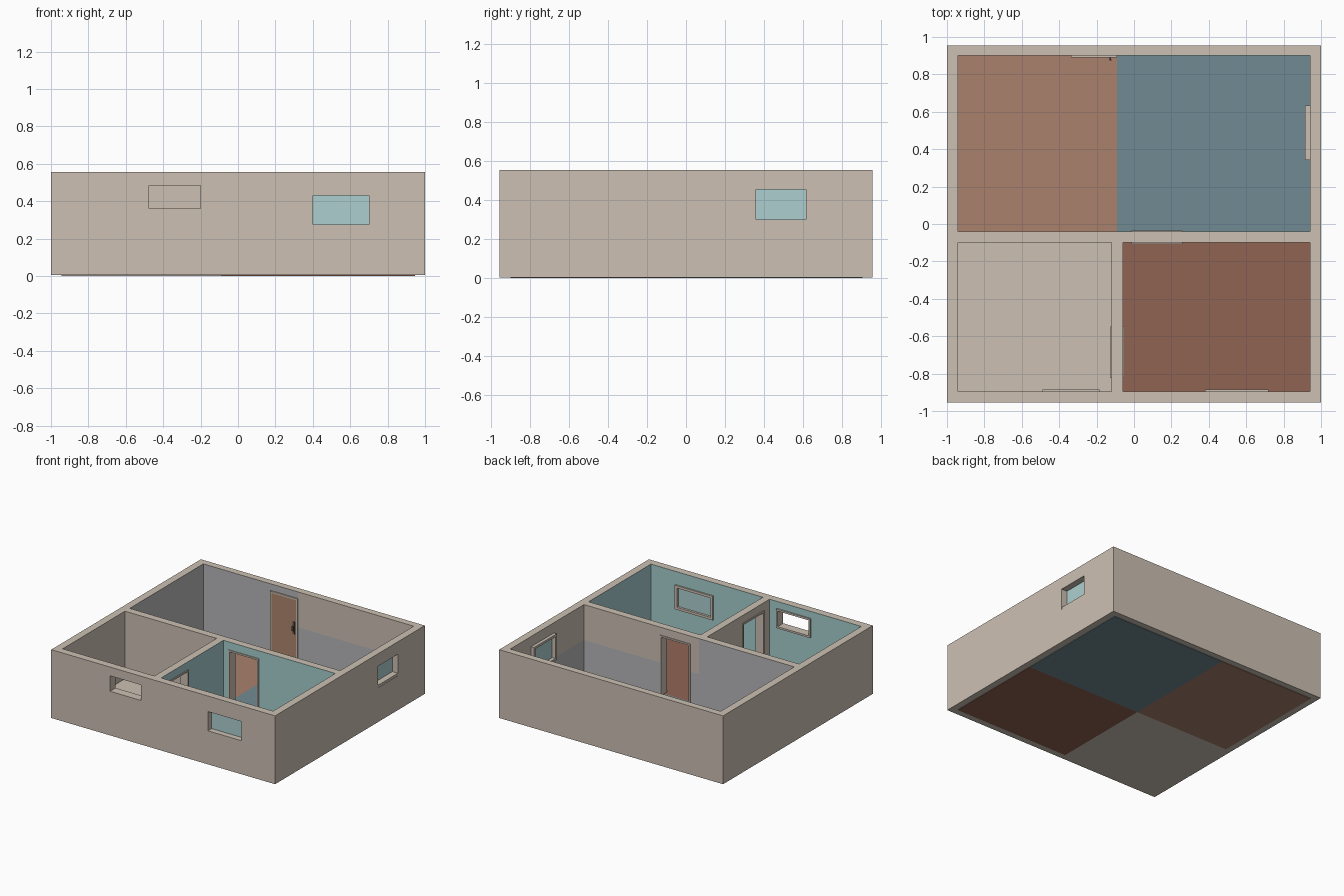
import bpy, bmesh
from mathutils import Vector

if "Cube" in bpy.data.objects:
    bpy.data.objects.remove(bpy.data.objects["Cube"])

def mat(name, r, g, b):
    m = bpy.data.materials.new(name)
    lin = [(c / 255) ** 2.2 for c in (r, g, b)]
    m.diffuse_color = (*lin, 1)
    m.use_nodes = True
    m.node_tree.nodes["Principled BSDF"].inputs["Base Color"].default_value = m.diffuse_color
    return m

BEIGE = mat("beige", 203, 191, 178)
TEAL = mat("teal", 164, 203, 204)
GREY = mat("grey", 182, 182, 184)
GLASS = mat("glass", 172, 206, 206)
WOOD = mat("wood", 172, 132, 108)
METAL = mat("metal", 90, 85, 80)

def boxes(name, blist, material):
    """One object from boxes given as (x0, x1, y0, y1, z0, z1)."""
    bm = bmesh.new()
    for x0, x1, y0, y1, z0, z1 in blist:
        vs = bmesh.ops.create_cube(bm, size=1)["verts"]
        for v in vs:
            v.co = Vector(((x0 + x1) / 2 + v.co.x * (x1 - x0),
                           (y0 + y1) / 2 + v.co.y * (y1 - y0),
                           (z0 + z1) / 2 + v.co.z * (z1 - z0)))
    me = bpy.data.meshes.new(name)
    bm.to_mesh(me)
    bm.free()
    me.materials.append(material)
    ob = bpy.data.objects.new(name, me)
    bpy.context.collection.objects.link(ob)
    return ob

def cut(target, blist):
    c = boxes("cutter", blist, BEIGE)
    c.hide_render = True
    m = target.modifiers.new("cut", "BOOLEAN")
    m.operation, m.solver, m.object = "DIFFERENCE", "EXACT", c
    bpy.context.view_layer.objects.active = target
    bpy.ops.object.modifier_apply(modifier=m.name)
    bpy.data.objects.remove(c)

H = 0.556
# walls: block with three rooms cut out
walls = boxes("walls", [(-1, 1, -0.955, 0.955, 0.004, H)], BEIGE)
cut(walls, [(-0.94, 0.94, -0.04, 0.9, -0.1, 1),
            (-0.94, -0.12, -0.895, -0.1, -0.1, 1),
            (-0.06, 0.94, -0.895, -0.1, -0.1, 1)])

# wall paint: split at the room division and at half height, then colour the faces
walls.data.materials.clear()
for m in (BEIGE, TEAL, GREY):
    walls.data.materials.append(m)
bm = bmesh.new()
bm.from_mesh(walls.data)
for co, no in (((-0.09, 0, 0), (1, 0, 0)), ((0, 0, 0.27), (0, 0, 1))):
    bmesh.ops.bisect_plane(bm, geom=bm.verts[:] + bm.edges[:] + bm.faces[:],
                           plane_co=co, plane_no=no)
for f in bm.faces:
    c = f.calc_center_median()
    f.material_index = 0
    if abs(f.normal.z) > 0.5 or abs(c.x) > 0.96 or abs(c.y) > 0.93:
        continue
    if c.y > -0.05:
        f.material_index = 2 if c.x < -0.09 or c.z < 0.27 else 0
    elif c.x > -0.07 or c.y < -0.88:
        f.material_index = 1
bm.to_mesh(walls.data)
bm.free()

# door and window openings
cut(walls, [(0, 0.245, -0.2, 0.05, -0.1, 0.48),
            (-0.2, 0.02, -0.81, -0.56, -0.1, 0.48),
            (-0.475, -0.2, -1.1, -0.8, 0.36, 0.485),
            (0.4, 0.7, -1.1, -0.8, 0.275, 0.43),
            (0.85, 1.1, 0.36, 0.615, 0.28, 0.455)])

def frame(name, axis, a, b, d0, d1, z0, z1, w, sill=True):
    """Trim around opening a..b, z0..z1; axis is the one it runs along."""
    rects = [(a - w, a, z0 - (w if sill else 0), z1 + w),
             (b, b + w, z0 - (w if sill else 0), z1 + w), (a, b, z1, z1 + w)]
    if sill:
        rects.append((a, b, z0 - w, z0))
    return boxes(name, [(p, q, d0, d1, r, s) if axis == "x" else (d0, d1, p, q, r, s)
                        for p, q, r, s in rects], BEIGE)

# window frames, panes and sill
frame("front_left_window_frame", "x", -0.475, -0.2, -0.896, -0.884, 0.36, 0.485, 0.015)
frame("front_right_window_frame", "x", 0.4, 0.7, -0.896, -0.884, 0.275, 0.43, 0.02)
frame("side_window_frame", "y", 0.36, 0.615, 0.915, 0.941, 0.28, 0.455, 0.018)
boxes("front_window_pane", [(0.4, 0.7, -0.908, -0.902, 0.275, 0.43)], GLASS)
boxes("side_window_pane", [(0.943, 0.949, 0.36, 0.615, 0.28, 0.455)], GLASS)
boxes("side_window_sill", [(0.949, 0.998, 0.36, 0.615, 0.28, 0.3)], BEIGE)

# door frames on both sides of each inner wall
for i, (d0, d1) in enumerate(((-0.106, -0.0995), (-0.0405, -0.034))):
    frame(f"middle_door_frame_{i}", "x", 0, 0.245, d0, d1, 0.01, 0.48, 0.013, False)
for i, (d0, d1) in enumerate(((-0.126, -0.1195), (-0.0605, -0.054))):
    frame(f"partition_door_frame_{i}", "y", -0.81, -0.56, d0, d1, 0.01, 0.48, 0.013, False)

# entrance door against the back wall, with handle
frame("entrance_door_frame", "x", -0.325, -0.105, 0.889, 0.901, 0.01, 0.49, 0.013, False)
boxes("entrance_door", [(-0.325, -0.105, 0.894, 0.901, 0.01, 0.49)], WOOD)
boxes("door_handle", [(-0.135, -0.118, 0.89, 0.895, 0.21, 0.31),
                      (-0.13, -0.122, 0.878, 0.891, 0.255, 0.263),
                      (-0.132, -0.12, 0.874, 0.879, 0.24, 0.278)], METAL)

# floors
X, Y, E = -0.09, -0.07, 0.945
for name, x0, x1, y0, y1, col in (
        ("floor_back_left", -E, X, Y, 0.905, (168, 128, 108)),
        ("floor_back_right", X, E, Y, 0.905, (112, 138, 145)),
        ("floor_front_right", X, E, -0.9, Y, (143, 100, 84)),
        ("floor_front_left", -E, X, -0.9, Y, (203, 191, 178))):
    boxes(name, [(x0, x1, y0, y1, 0, 0.01)], mat(name, *col))
